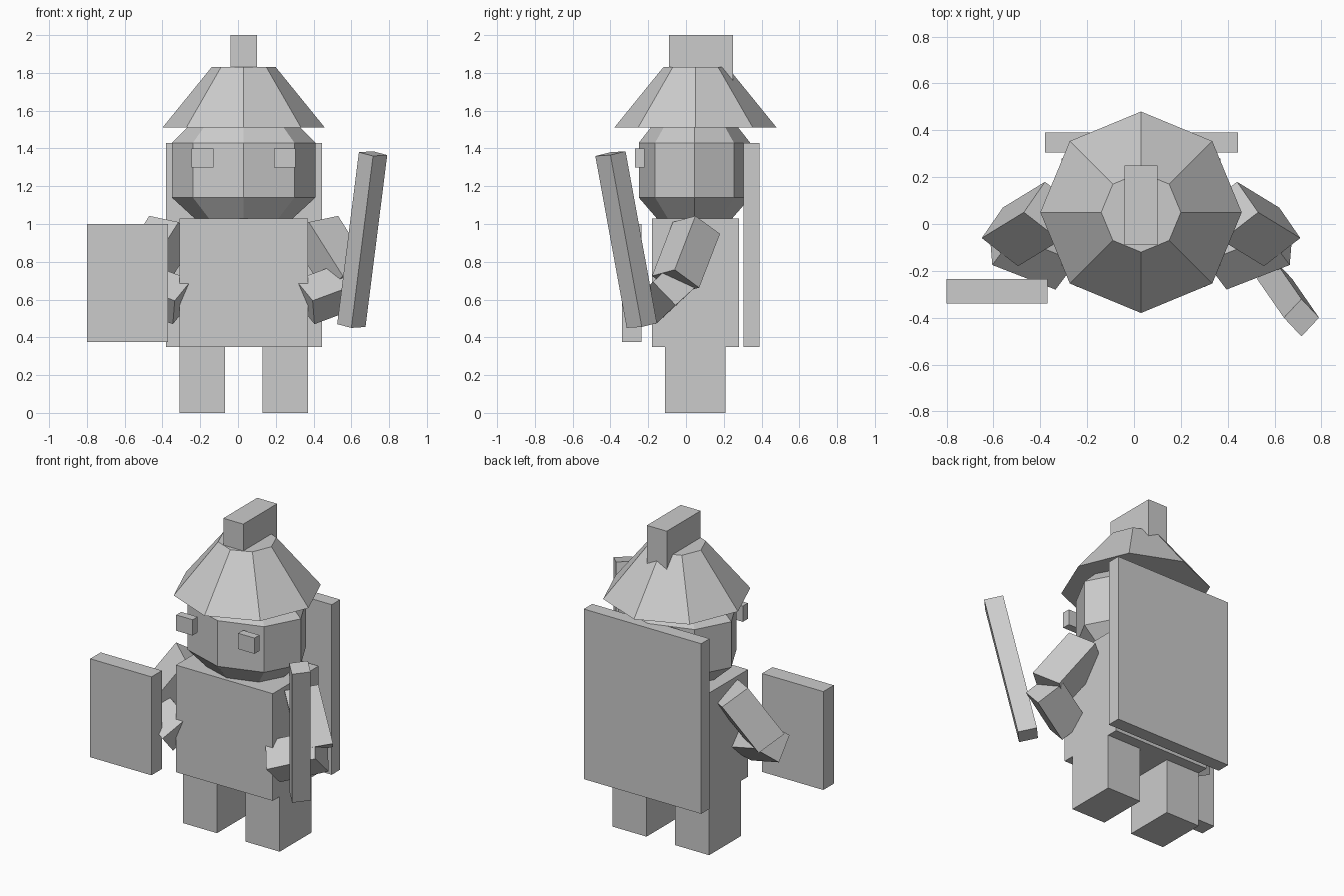
import bpy, bmesh, math
from mathutils import Vector

if "Cube" in bpy.data.objects:
    bpy.data.objects.remove(bpy.data.objects["Cube"])

grey = bpy.data.materials.new("plain_grey")
grey.diffuse_color = (0.6, 0.6, 0.6, 1)
grey.use_nodes = True
grey.node_tree.nodes["Principled BSDF"].inputs["Base Color"].default_value = grey.diffuse_color
MID_X, MID_Y = 0.03, 0.05   # axis of the figure


def finish(name, bm):
    bmesh.ops.recalc_face_normals(bm, faces=bm.faces)
    mesh = bpy.data.meshes.new(name)
    bm.to_mesh(mesh)
    bm.free()
    mesh.materials.append(grey)
    obj = bpy.data.objects.new(name, mesh)
    bpy.context.collection.objects.link(obj)
    return obj


def slanted_box(name, corner, a, b, c, mirror=False):
    """Box from one corner and three edge vectors, optionally mirrored."""
    corner, a, b, c = map(Vector, (corner, a, b, c))
    bm = bmesh.new()
    bmesh.ops.create_cube(bm, size=1)
    for v in bm.verts:
        i, j, k = (t + 0.5 for t in v.co)
        v.co = corner + a * i + b * j + c * k
        if mirror:
            v.co.x = 2 * MID_X - v.co.x
    return finish(name, bm)


def box(name, x, y, z):
    return slanted_box(name, (x[0], y[0], z[0]), (x[1] - x[0], 0, 0),
                       (0, y[1] - y[0], 0), (0, 0, z[1] - z[0]))


def octagon_stack(name, rings, centre_y):
    """Closed eight-sided solid through rings of (z, x radius, y radius)."""
    bm = bmesh.new()
    loops = []
    for z, rx, ry in rings:
        loops.append([bm.verts.new((MID_X + rx * math.cos(i * math.pi / 4),
                                    centre_y + ry * math.sin(i * math.pi / 4), z))
                      for i in range(8)])
    for low, high in zip(loops, loops[1:]):
        for i in range(8):
            j = (i + 1) % 8
            bm.faces.new((low[i], low[j], high[j], high[i]))
    bm.faces.new(loops[0])
    bm.faces.new(loops[-1])
    return finish(name, bm)


# Body, legs and cloak
box("body", (-0.31, 0.37), (-0.18, 0.28), (0.35, 1.03))
box("leg_left", (-0.31, -0.07), (-0.11, 0.21), (0, 0.35))
box("leg_right", (0.13, 0.37), (-0.11, 0.21), (0, 0.35))
box("cloak", (-0.38, 0.445), (0.305, 0.39), (0.35, 1.43))

# Head with chamfered top and bottom, and eyes just in front of it
octagon_stack("head", [(1.03, 0.26, 0.20), (1.14, 0.38, 0.295),
                       (1.43, 0.38, 0.295), (1.55, 0.26, 0.20)], 0.045)
box("eye_left", (-0.245, -0.13), (-0.27, -0.22), (1.30, 1.40))
box("eye_right", (0.19, 0.305), (-0.27, -0.22), (1.30, 1.40))

# Hat and its crest
octagon_stack("hat", [(1.51, 0.43, 0.43), (1.83, 0.17, 0.17)], MID_Y)
box("hat_crest", (-0.04, 0.10), (-0.09, 0.25), (1.72, 2.0))

# Arms, mirrored across the body
for side, flip in (("right", False), ("left", True)):
    slanted_box("upper_arm_" + side, (0.53, 0.05, 1.043), (0.18, -0.11, -0.285),
                (-0.09, 0.13, -0.095), (-0.155, -0.12, -0.033), flip)
    slanted_box("forearm_" + side, (0.395, -0.28, 0.594), (0.27, 0.105, 0.10),
                (0.01, 0.12, -0.124), (-0.09, 0.12, 0.11), flip)

# Shield and blade
box("shield", (-0.80, -0.37), (-0.34, -0.235), (0.375, 1.0))
slanted_box("blade", (0.715, -0.48, 1.36), (-0.115, 0.166, -0.91),
            (0.075, 0.08, 0.005), (-0.075, 0.08, 0.02))
